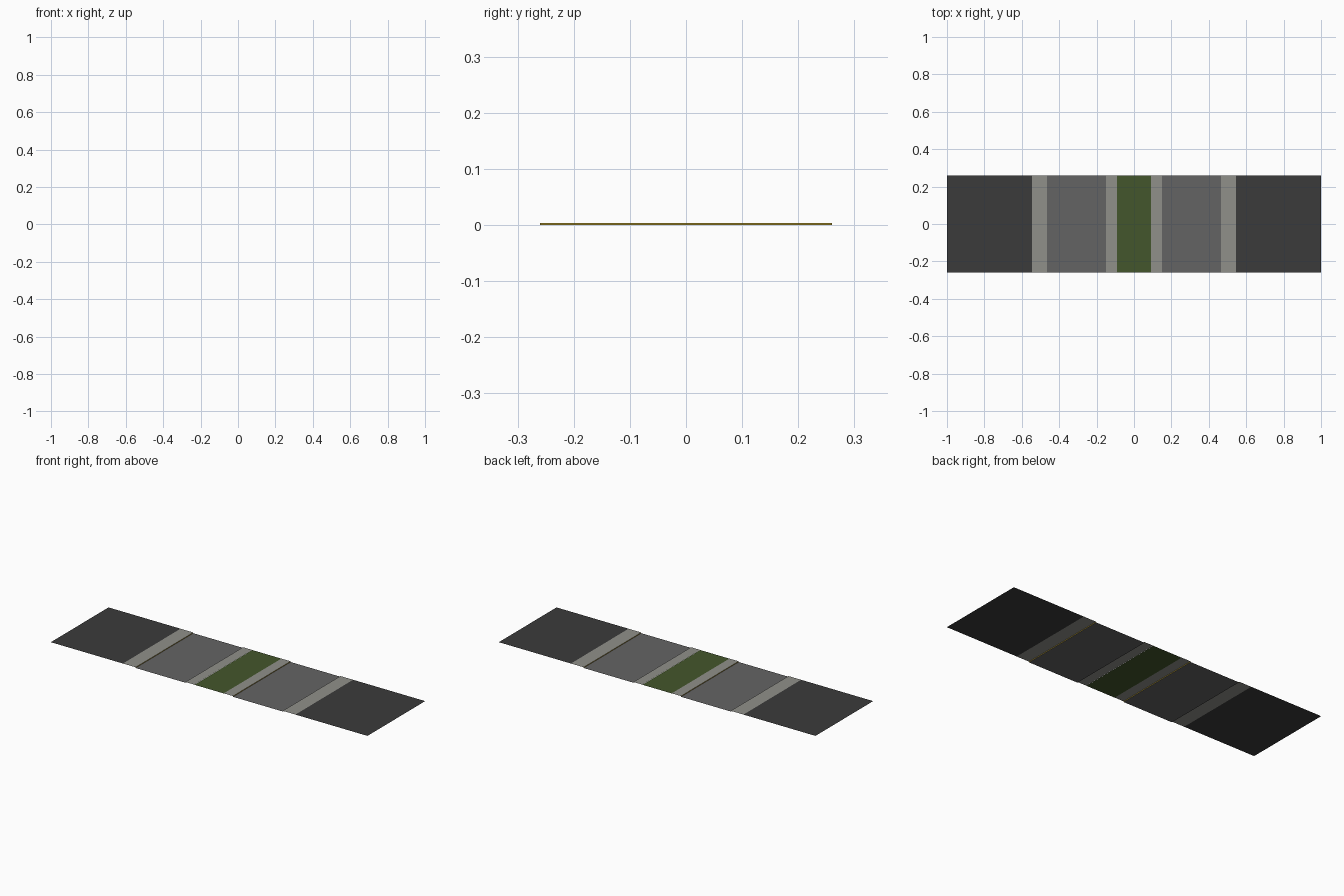
import bpy

if "Cube" in bpy.data.objects:
    bpy.data.objects.remove(bpy.data.objects["Cube"])

HALF_Y = 0.26      # half length of the road segment
TOP, LAWN, ROAD = 0.004, 0.0035, 0.0


def material(name, rgb):
    m = bpy.data.materials.new(name)
    m.diffuse_color = (*rgb, 1.0)
    m.use_nodes = True
    m.node_tree.nodes["Principled BSDF"].inputs["Base Color"].default_value = m.diffuse_color
    return m


asphalt = material("dark_asphalt", (0.043, 0.043, 0.043))
lane = material("grey_lane", (0.127, 0.127, 0.127))
kerb = material("pale_concrete", (0.28, 0.28, 0.255))
grass = material("grass_green", (0.057, 0.093, 0.025))
paint = material("kerb_yellow", (0.45, 0.32, 0.03))


def strip(name, a, b, mat):
    """Sheet swept along y between two (x, z) profile points, a left of b."""
    (x0, z0), (x1, z1) = a, b
    verts = [(x0, -HALF_Y, z0), (x1, -HALF_Y, z1),
             (x1, HALF_Y, z1), (x0, HALF_Y, z0)]
    mesh = bpy.data.meshes.new(name)
    mesh.from_pydata(verts, [], [(0, 1, 2, 3)])
    mesh.materials.append(mat)
    bpy.context.collection.objects.link(bpy.data.objects.new(name, mesh))


# central grass median
strip("grass_median", (-0.092, LAWN), (0.092, LAWN), grass)

# both halves of the road, from the median outwards
parts = [
    ("median_kerb", (0.092, TOP), (0.15, TOP), kerb),
    ("median_kerb_face", (0.15, TOP), (0.15, ROAD), paint),
    ("inner_lane", (0.15, ROAD), (0.465, ROAD), lane),
    ("outer_kerb_face", (0.465, ROAD), (0.465, TOP), paint),
    ("outer_kerb", (0.465, TOP), (0.545, TOP), kerb),
    ("outer_asphalt", (0.545, TOP), (1.0, TOP), asphalt),
]
for name, a, b, mat in parts:
    strip("right_" + name, a, b, mat)
    strip("left_" + name, (-b[0], b[1]), (-a[0], a[1]), mat)
